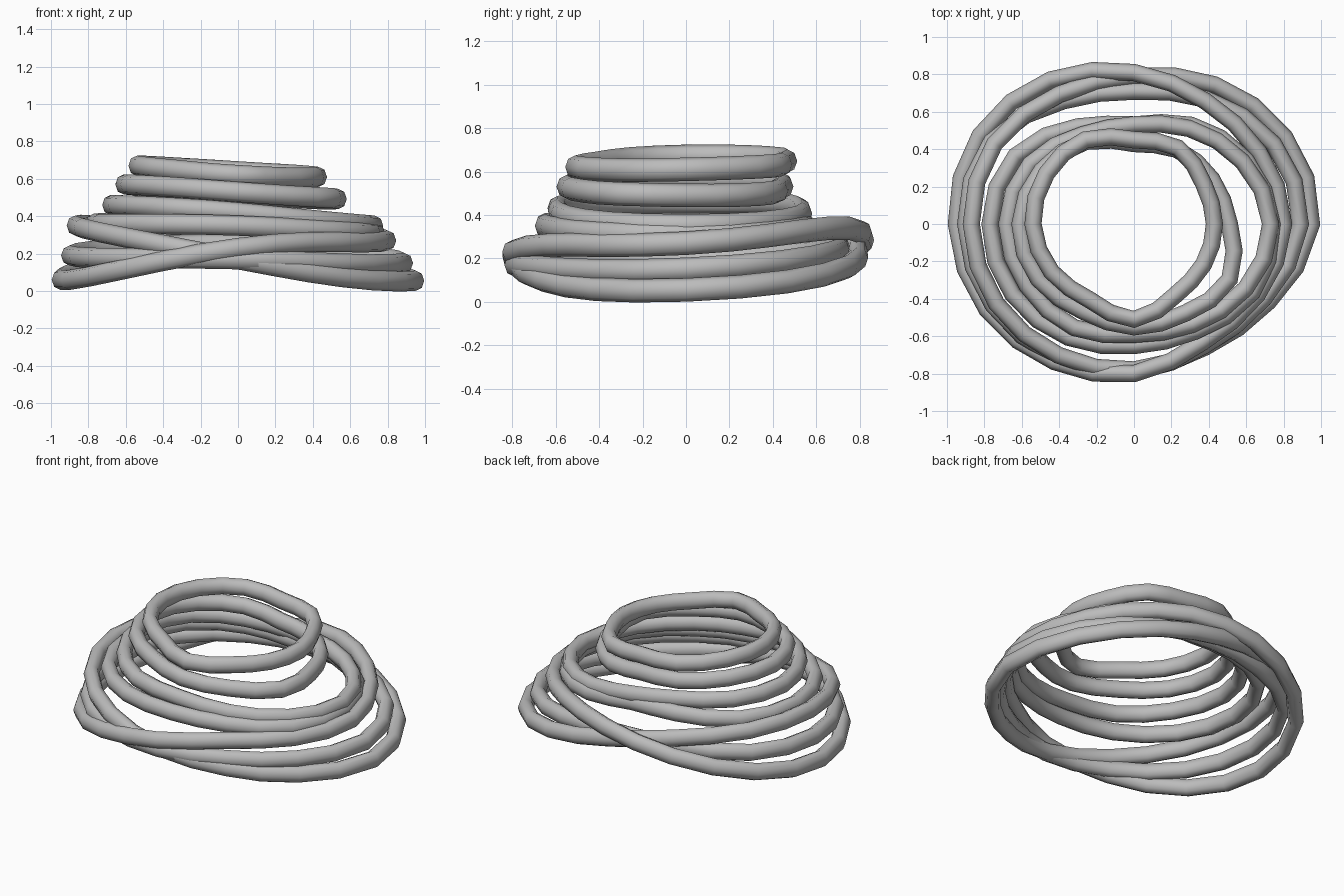
import bpy
import bmesh
from math import sin, cos, tau
from mathutils import Vector

cube = bpy.data.objects.get("Cube")
if cube:
    bpy.data.objects.remove(cube, do_unlink=True)

# Single plain grey
grey = bpy.data.materials.new("plain_grey")
grey.use_nodes = True
color = (0.5, 0.5, 0.5, 1)
grey.diffuse_color = color
grey.node_tree.nodes["Principled BSDF"].inputs["Base Color"].default_value = color

SIDES = 8
WIDTH, HEIGHT = 0.046, 0.054


def midpoint(values, i):
    """Smooth value halfway between entries i and i + 1 of a closed list."""
    n = len(values)
    a, b, c, d = (values[(i + k) % n] for k in (-1, 0, 1, 2))
    return (9 * (b + c) - a - d) / 16


def coil_path(radii, right, back, left, front):
    """Closed centre line: radii all round, heights at the four sides."""
    dense = []
    for i, r in enumerate(radii):
        dense += [r, midpoint(radii, i)]
    base = (right + back + left + front) / 4
    twist = (right + left - back - front) / 4
    path = []
    for i, r in enumerate(dense):
        t = tau * i / len(dense)
        z = (base + cos(t) * (right - left) / 2
             + sin(t) * (back - front) / 2 + twist * cos(2 * t))
        path.append(Vector((r * cos(t), r * sin(t), z)))
    return path


def make_coil(name, radii, heights):
    path = coil_path(radii, *heights)
    bm = bmesh.new()
    loops = []
    for i, p in enumerate(path):
        along = (path[(i + 1) % len(path)] - path[i - 1]).normalized()
        out = along.cross(Vector((0, 0, 1))).normalized()
        up = out.cross(along)
        loops.append([bm.verts.new(p + out * WIDTH * cos(tau * k / SIDES)
                                   + up * HEIGHT * sin(tau * k / SIDES))
                      for k in range(SIDES)])
    for i, ring in enumerate(loops):
        following = loops[(i + 1) % len(loops)]
        for k in range(SIDES):
            j = (k + 1) % SIDES
            bm.faces.new((ring[k], ring[j], following[j], following[k]))
    bmesh.ops.recalc_face_normals(bm, faces=bm.faces)
    for face in bm.faces:
        face.smooth = True
    mesh = bpy.data.meshes.new(name)
    bm.to_mesh(mesh)
    bm.free()
    mesh.materials.append(grey)
    obj = bpy.data.objects.new(name, mesh)
    bpy.context.collection.objects.link(obj)


# Stacked small coils, from the top down
make_coil("top_coil",
          (.43, .43, .47, .45, .52, .54, .54, .51, .47, .51, .44, .43),
          (.61, .64, .67, .62))
make_coil("second_coil",
          (.51, .48, .46, .43, .51, .57, .61, .59, .54, .55, .55, .59),
          (.49, .52, .57, .53))
make_coil("third_coil",
          (.73, .67, .59, .53, .55, .64, .68, .66, .64, .59, .62, .69),
          (.35, .42, .46, .42))
make_coil("fourth_coil",
          (.74, .69, .61, .53, .6, .73, .77, .75, .7, .65, .66, .73),
          (.31, .37, .36, .35))

# Crossing large coils at the base
make_coil("left_low_coil",
          (.8, .77, .76, .81, .89, .95, .95, .91, .85, .8, .73, .76),
          (.27, .32, .06, .23))
make_coil("middle_coil",
          (.89, .86, .77, .71, .76, .88, .9, .87, .82, .79, .75, .8),
          (.15, .25, .19, .17))
make_coil("right_low_coil",
          (.95, .93, .86, .79, .8, .86, .87, .85, .81, .78, .76, .83),
          (.055, .24, .35, .17))
